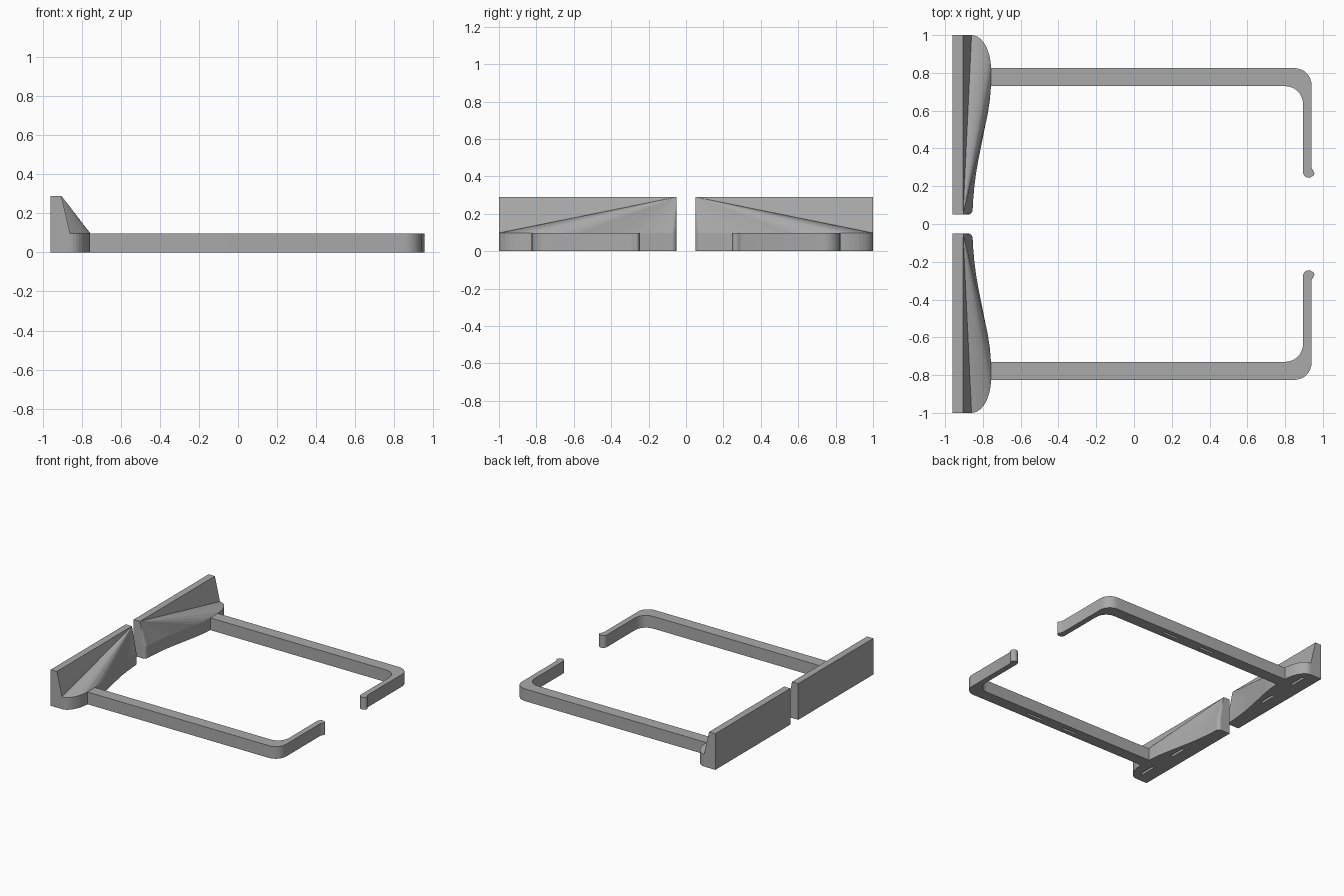
import bpy, bmesh, math

if "Cube" in bpy.data.objects:
    bpy.data.objects.remove(bpy.data.objects["Cube"])

grey = bpy.data.materials.new("plain grey")
grey.diffuse_color = (0.4, 0.4, 0.4, 1)
grey.use_nodes = True
grey.node_tree.nodes["Principled BSDF"].inputs["Base Color"].default_value = grey.diffuse_color

BASE_H = 0.098   # height of arms and flange
WALL_H = 0.29    # height of end wall


def make(name, bm):
    bmesh.ops.recalc_face_normals(bm, faces=bm.faces[:])
    me = bpy.data.meshes.new(name)
    bm.to_mesh(me)
    bm.free()
    me.materials.append(grey)
    ob = bpy.data.objects.new(name, me)
    bpy.context.collection.objects.link(ob)
    return ob


def arc(cx, cy, rx, ry, a0, a1, n=8):
    return [(cx + rx * math.cos(math.radians(a0 + (a1 - a0) * i / n)),
             cy + ry * math.sin(math.radians(a0 + (a1 - a0) * i / n))) for i in range(n + 1)]


def cut_slots(ob, s, slots):
    # blind slots in the underside: (x, y, length x, length y)
    bm = bmesh.new()
    for x, y, lx, ly in slots:
        r = bmesh.ops.create_cube(bm, size=1)
        for v in r["verts"]:
            v.co = (x + v.co.x * lx, s * y + v.co.y * ly, 0.02 + v.co.z * 0.08)
    cutter = make("slot_cutter", bm)
    cutter.hide_render = True
    mod = ob.modifiers.new("slots", "BOOLEAN")
    mod.operation = "DIFFERENCE"
    mod.solver = "EXACT"
    mod.object = cutter
    bpy.context.view_layer.objects.active = ob
    bpy.ops.object.modifier_apply(modifier=mod.name)
    bpy.data.objects.remove(cutter)


def end_wall(s, name):
    # flange outline from the outer end to the inner end
    outline = arc(-0.86, 0.82, 0.103, 0.18, 90, 0, 10)
    outline += [(-0.757, 0.73), (-0.764, 0.65), (-0.775, 0.58), (-0.79, 0.51), (-0.806, 0.43),
                (-0.822, 0.35), (-0.836, 0.27), (-0.846, 0.19), (-0.852, 0.12)]
    outline += arc(-0.88, 0.078, 0.026, 0.028, 0, -90, 5)
    bm = bmesh.new()
    new = lambda x, y, z: bm.verts.new((x, s * y, z))
    low = [new(x, y, 0) for x, y in outline]
    top = [new(x, y, BASE_H) for x, y in outline]
    back_out, back_in = new(-0.96, 1, 0), new(-0.96, 0.05, 0)
    top_out, top_in = new(-0.96, 1, WALL_H), new(-0.96, 0.05, WALL_H)
    front_out, apex = new(-0.905, 1, WALL_H), new(-0.905, 0.05, WALL_H)
    # flange side and fan of slopes meeting at the inner top corner
    for i in range(len(low) - 1):
        bm.faces.new((low[i], low[i + 1], top[i + 1], top[i]))
        bm.faces.new((top[i], top[i + 1], apex))
    bm.faces.new((front_out, top[0], apex))
    bm.faces.new((top_out, front_out, apex, top_in))
    bm.faces.new((back_out, top_out, top_in, back_in))
    bm.faces.new((back_out, low[0], top[0], front_out, top_out))
    bm.faces.new((back_in, top_in, apex, top[-1], low[-1]))
    bm.faces.new(low + [back_in, back_out])
    ob = make(name, bm)
    cut_slots(ob, s, [(-0.847, 0.86, 0.02, 0.14), (-0.847, 0.515, 0.02, 0.14)])


def arm(s, name):
    # plan of the hooked arm with rounded corner and small catch at the tip
    plan = [(-0.757, 0.825)]
    plan += arc(0.85, 0.735, 0.09, 0.09, 90, 0)
    plan += [(0.94, 0.30), (0.945, 0.289)]
    plan += arc(0.938, 0.268, 0.017, 0.017, 50, -50, 4)
    plan += arc(0.925, 0.275, 0.030, 0.030, -70, -180, 6)
    plan += arc(0.80, 0.635, 0.095, 0.095, 0, 90)
    plan += [(-0.757, 0.73)]
    bm = bmesh.new()
    face = bm.faces.new([bm.verts.new((x, s * y, 0)) for x, y in plan])
    ext = bmesh.ops.extrude_face_region(bm, geom=[face], use_keep_orig=True)
    for g in ext["geom"]:
        if isinstance(g, bmesh.types.BMVert):
            g.co.z = BASE_H
    ob = make(name, bm)
    cut_slots(ob, s, [(0.3, 0.78, 0.14, 0.02), (-0.04, 0.78, 0.14, 0.02)])
    bpy.ops.object.select_all(action="DESELECT")
    ob.select_set(True)
    bpy.context.view_layer.objects.active = ob
    bpy.ops.object.shade_smooth_by_angle(angle=math.radians(30))


# two mirrored halves
for s, side in ((1, "back"), (-1, "front")):
    end_wall(s, side + "_end_wall")
    arm(s, side + "_hooked_arm")
